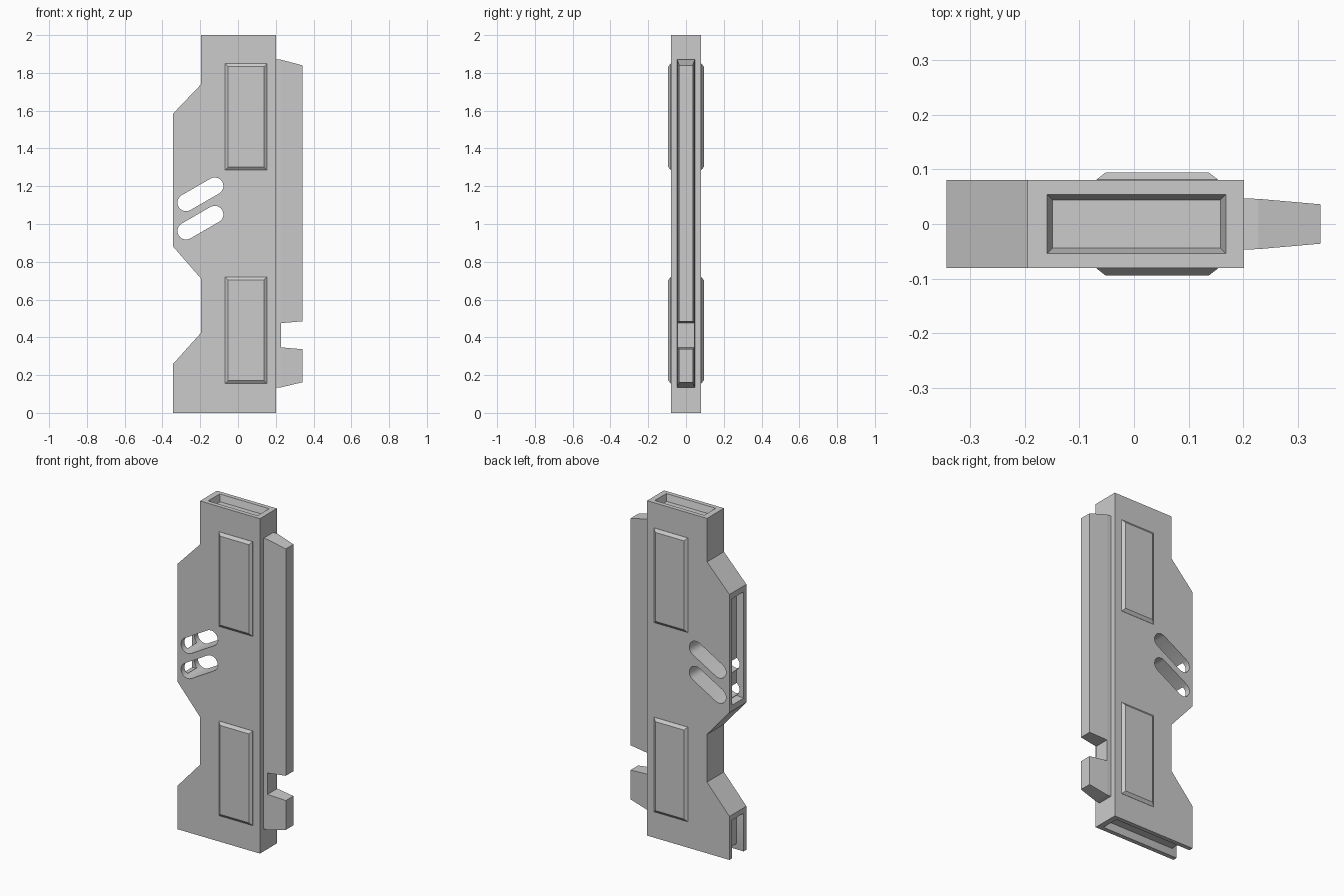
import bpy
import bmesh
from math import cos, sin, pi, radians

if "Cube" in bpy.data.objects:
    bpy.data.objects.remove(bpy.data.objects["Cube"])

DEPTH, TAPER = 0.04, 0.01   # recess depth and wall taper


def loft(name, ring_a, ring_b):
    """Closed solid joining two matching rings of points."""
    bm = bmesh.new()
    a = [bm.verts.new(p) for p in ring_a]
    b = [bm.verts.new(p) for p in ring_b]
    n = len(a)
    bm.faces.new(a)
    bm.faces.new(b[::-1])
    for i in range(n):
        j = (i + 1) % n
        bm.faces.new((a[j], a[i], b[i], b[j]))
    bmesh.ops.recalc_face_normals(bm, faces=bm.faces)
    mesh = bpy.data.meshes.new(name)
    bm.to_mesh(mesh)
    bm.free()
    obj = bpy.data.objects.new(name, mesh)
    bpy.context.collection.objects.link(obj)
    return obj


def plate(name, profile, half):
    return loft(name, [(x, -half, z) for x, z in profile],
                [(x, half, z) for x, z in profile])


def rect(axis, level, u0, u1, v0, v1):
    """Rectangle across an axis; u, v are the two other axes in xyz order."""
    pts = []
    for p in ((u0, v0), (u1, v0), (u1, v1), (u0, v1)):
        p = list(p)
        p.insert(axis, level)
        pts.append(p)
    return pts


def grow(r, d):
    return (r[0] - d, r[1] + d, r[2] - d, r[3] + d)


def recess_cutter(axis, surface, inward, r):
    """Tapered pocket cutter whose opening at the surface is r."""
    return loft("recess_cutter",
                rect(axis, surface - inward * DEPTH, *grow(r, TAPER)),
                rect(axis, surface + inward * DEPTH, *grow(r, -TAPER)))


def slot_cutter(cx, cz, radius=0.0455, length=0.176, tilt=radians(30)):
    pts = []
    for side in (1, -1):
        for i in range(11):
            t = -pi / 2 + pi * i / 10
            u = side * (length / 2 + radius * cos(t))
            v = side * radius * sin(t)
            pts.append((cx + u * cos(tilt) - v * sin(tilt),
                        cz + u * sin(tilt) + v * cos(tilt)))
    return plate("slot_cutter", pts, 0.2)


# Main plate with notched left edge
body = plate("body", [(-0.343, 0), (0.201, 0), (0.201, 2), (-0.195, 2),
                      (-0.195, 1.74), (-0.343, 1.585), (-0.343, 0.88),
                      (-0.195, 0.71), (-0.195, 0.425), (-0.343, 0.26)], 0.08)

# Slanted through slots, then end and edge recesses
cutters = [
    slot_cutter(-0.199, 1.157),
    slot_cutter(-0.199, 1.007),
    recess_cutter(2, 2, -1, (-0.159, 0.168, -0.054, 0.054)),
    recess_cutter(0, -0.343, 1, (-0.054, 0.054, 0.915, 1.55)),
    recess_cutter(2, 0, 1, (-0.5, 0.168, -0.054, 0.054)),
    recess_cutter(0, -0.343, 1, (-0.054, 0.054, -0.1, 0.228)),
]
for c in cutters:
    c.hide_render = True
    mod = body.modifiers.new("cut", 'BOOLEAN')
    mod.operation = 'DIFFERENCE'
    mod.solver = 'EXACT'
    mod.object = c
bpy.context.view_layer.update()
deps = bpy.context.evaluated_depsgraph_get()
cut_mesh = bpy.data.meshes.new_from_object(body.evaluated_get(deps))
body.modifiers.clear()
body.data = cut_mesh
for c in cutters:
    bpy.data.objects.remove(c)

# Raised bevelled panels on both faces
for label, z0, z1 in (("lower", 0.155, 0.72), ("upper", 1.285, 1.85)):
    for face, s in (("front", -1), ("back", 1)):
        r = (-0.069, 0.154, z0, z1)
        loft(f"{label}_{face}_panel", rect(1, s * 0.07, *r), rect(1, s * 0.081, *r))
        loft(f"{label}_{face}_panel_bevel", rect(1, s * 0.081, *r),
             rect(1, s * 0.094, *grow(r, -0.017)))

# Right-hand rail: base strip plus two tapered blades
loft("rail_base", rect(0, 0.19, -0.047, 0.047, 0.135, 1.87),
     rect(0, 0.227, -0.046, 0.046, 0.135, 1.87))
for name, b0, b1, t0, t1 in (("long_blade", 0.475, 1.87, 0.485, 1.84),
                             ("short_blade", 0.135, 0.347, 0.162, 0.337)):
    loft(name, rect(0, 0.227, -0.046, 0.046, b0, b1),
         rect(0, 0.341, -0.036, 0.036, t0, t1))

# Smooth the slot ends, keep every other edge sharp
bpy.ops.object.select_all(action='DESELECT')
body.select_set(True)
bpy.context.view_layer.objects.active = body
bpy.ops.object.shade_smooth_by_angle(angle=radians(25))
